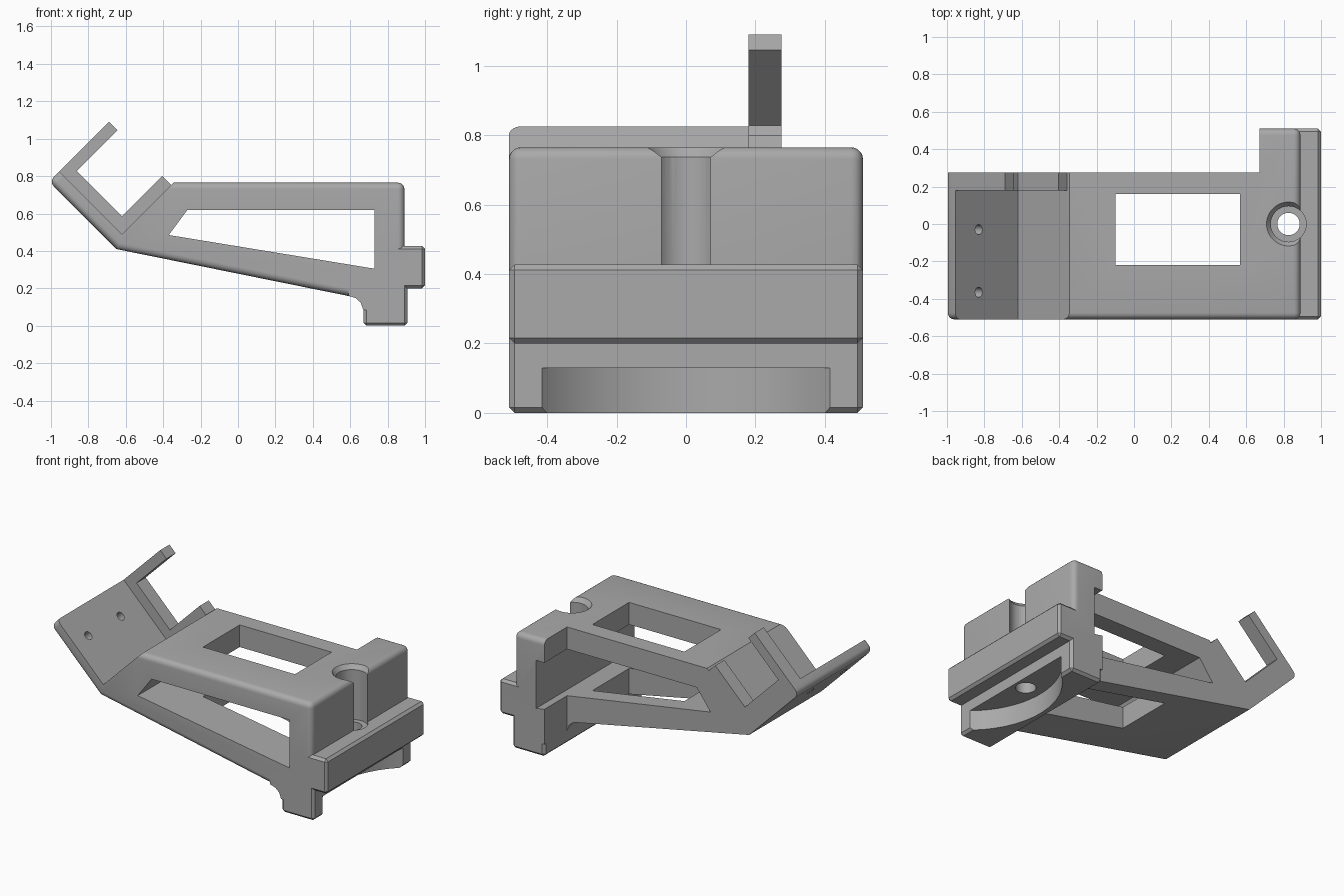
import bpy, bmesh, math
from mathutils import Matrix, Vector

cube = bpy.data.objects.get("Cube")
if cube:
    bpy.data.objects.remove(cube, do_unlink=True)

grey = bpy.data.materials.new("plain_grey")
grey.use_nodes = True
colour = (0.40, 0.40, 0.40, 1)
grey.diffuse_color = colour
grey.node_tree.nodes["Principled BSDF"].inputs["Base Color"].default_value = colour


def finish(bm, name):
    bmesh.ops.recalc_face_normals(bm, faces=bm.faces[:])
    mesh = bpy.data.meshes.new(name)
    bm.to_mesh(mesh)
    bm.free()
    mesh.materials.append(grey)
    ob = bpy.data.objects.new(name, mesh)
    bpy.context.collection.objects.link(ob)
    return ob


def prism(name, profile, y0, y1, width=0, segments=1, rule=None):
    """Extrude an xz profile along y and bevel the edges picked by the rule."""
    bm = bmesh.new()
    face = bm.faces.new([bm.verts.new((x, y0, z)) for x, z in profile])
    out = bmesh.ops.extrude_face_region(bm, geom=[face])
    moved = [v for v in out["geom"] if isinstance(v, bmesh.types.BMVert)]
    bmesh.ops.translate(bm, verts=moved, vec=(0, y1 - y0, 0))
    bmesh.ops.recalc_face_normals(bm, faces=bm.faces[:])
    if width:
        edges = [e for e in bm.edges if rule is None or rule(e)]
        bmesh.ops.bevel(bm, geom=edges, offset=width, segments=segments,
                        profile=0.5, affect='EDGES', clamp_overlap=True)
    return finish(bm, name)


def box(name, x0, x1, y0, y1, z0, z1, **bevel):
    return prism(name, [(x0, z0), (x1, z0), (x1, z1), (x0, z1)], y0, y1, **bevel)


def cylinder(name, start, end, r0, r1=None, sides=48):
    start, end = Vector(start), Vector(end)
    axis = end - start
    bm = bmesh.new()
    turn = axis.to_track_quat('Z', 'Y').to_matrix().to_4x4()
    bmesh.ops.create_cone(bm, cap_ends=True, segments=sides, radius1=r0,
                          radius2=r1 or r0, depth=axis.length,
                          matrix=Matrix.Translation((start + end) / 2) @ turn)
    return finish(bm, name)


def combine(target, other, operation):
    mod = target.modifiers.new(other.name, 'BOOLEAN')
    mod.operation, mod.solver, mod.object = operation, 'EXACT', other
    bpy.context.view_layer.objects.active = target
    bpy.ops.object.modifier_apply(modifier=mod.name)
    bpy.data.objects.remove(other, do_unlink=True)


HALF = 0.51      # half depth of the clamp end
SIDE = 0.275     # rear side of the arm
INNER = 0.67     # inner face of the clamp end


# Arm with angled plate; its outer rim is rounded
def rounded(e):
    a, b = (v.co for v in e.verts)
    mid = (a + b) / 2
    if abs(a.y - b.y) > 0.1:
        return mid.x < -1 or (mid.x > 0.8 and mid.z > 0.7)
    inside_plate = mid.x < -0.4 and mid.x + mid.z > -0.14 and mid.x > -0.95
    return not inside_plate


arm = [(-1.01, 0.77), (-0.65, 0.41), (INNER, 0.143), (0.89, 0.143), (0.89, 0.765),
       (-0.345, 0.765), (-0.62, 0.49), (-0.955, 0.825)]
bracket = prism("angled_bracket", arm, -HALF, HALF, 0.035, 5, rounded)

# Foot, its inner fillet and the outer ledge
foot = box("foot", INNER, 0.905, -HALF, HALF, 0, 0.3, width=0.016)
fillet = prism("foot_fillet", [(0.59, 0.20), (0.59, 0.161), (0.63, 0.147), (0.655, 0.125),
                               (INNER, 0.085), (0.7, 0.085), (0.7, 0.2)], -HALF, HALF)
ledge = box("ledge", 0.7, 1.0, -HALF, HALF, 0.2, 0.427, width=0.016)
for part in (foot, fillet, ledge):
    combine(bracket, part, 'UNION')

# The arm is narrower than the clamp end
combine(bracket, box("rear_cut", -1.2, INNER, SIDE, 0.7, -0.1, 1), 'DIFFERENCE')

# Upright channel wall at the rear of the plate
channel = [(-0.955, 0.825), (-0.69, 1.09), (-0.645, 1.045), (-0.862, 0.828), (-0.62, 0.585),
           (-0.405, 0.80), (-0.357, 0.753), (-0.345, 0.735), (-0.62, 0.46), (-0.972, 0.808)]
combine(bracket, prism("channel_wall", channel, 0.18, SIDE), 'UNION')

# Side window, top window, bolt channel, foot recess and screw holes
window = [(-0.27, 0.62), (0.73, 0.62), (0.73, 0.305), (-0.37, 0.485)]
cutters = [
    prism("side_window", window, -0.7, 0.7),
    box("top_window", -0.1, 0.567, -0.22, 0.16, -0.1, 1),
    cylinder("bolt_hole", (0.826, 0, -0.1), (0.826, 0, 1), 0.06),
    cylinder("bolt_channel", (0.826, 0, 0.41), (0.826, 0, 1), 0.095),
    cylinder("bolt_lip", (0.826, 0, 0.735), (0.826, 0, 0.775), 0.094, 0.125),
    cylinder("foot_recess", (1.263, 0, -0.1), (1.263, 0, 0.13), 0.548, sides=128),
]
for y in (-0.03, -0.365):
    cutters.append(cylinder("screw_hole", (-0.94, y, 0.59), (-0.74, y, 0.79), 0.027, sides=24))
for cutter in cutters:
    combine(bracket, cutter, 'DIFFERENCE')

# Smooth the rounded rims and keep the corners sharp
bpy.ops.object.select_all(action='DESELECT')
bracket.select_set(True)
bpy.context.view_layer.objects.active = bracket
bpy.ops.object.shade_smooth_by_angle(angle=math.radians(30))
